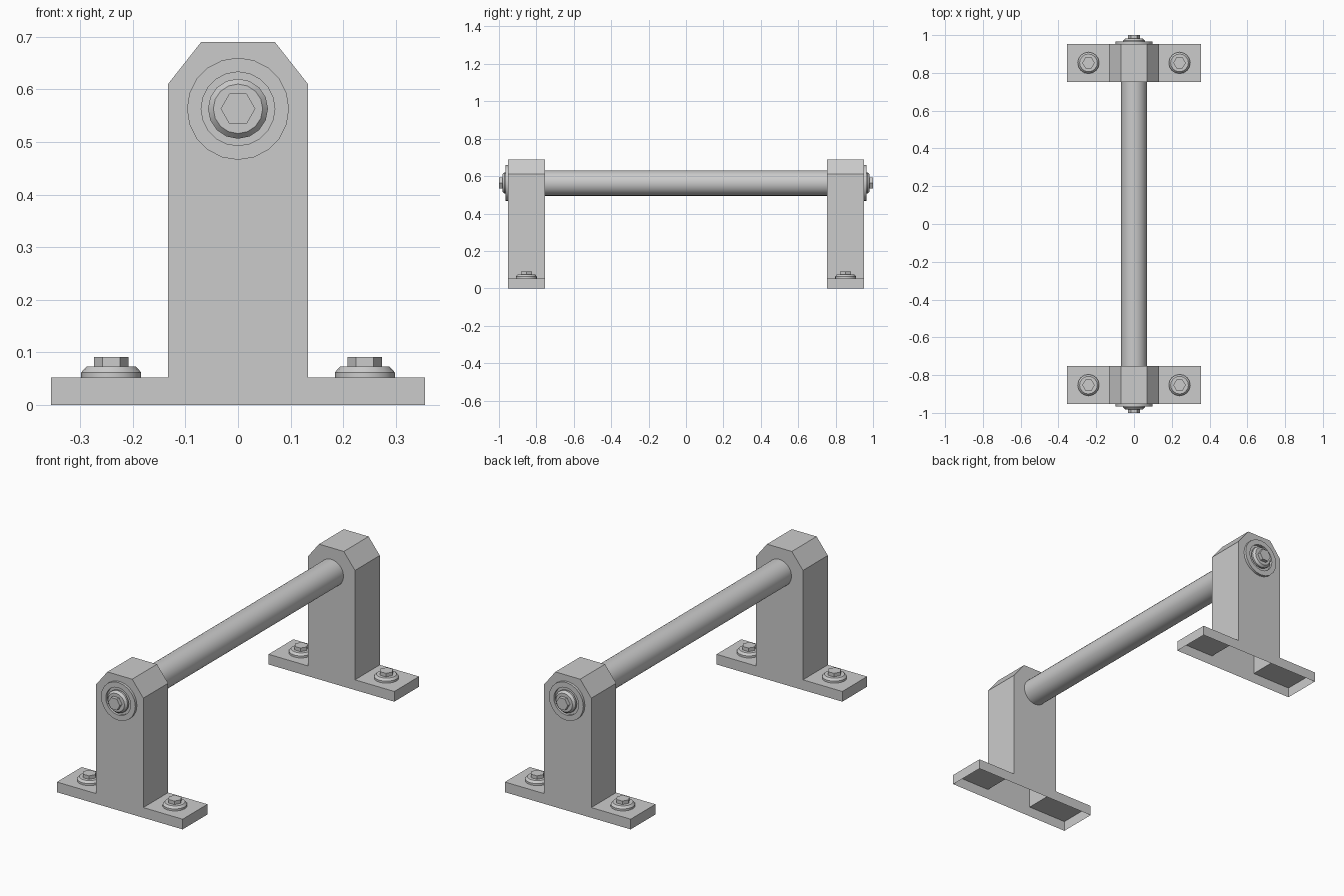
import bpy
import bmesh
from math import cos, sin, tau, pi
from mathutils import Matrix, Vector

cube = bpy.data.objects.get("Cube")
if cube:
    bpy.data.objects.remove(cube)

grey = bpy.data.materials.new("grey metal")
grey.use_nodes = True
colour = (0.6, 0.6, 0.6, 1)
grey.diffuse_color = colour
grey.node_tree.nodes["Principled BSDF"].inputs["Base Color"].default_value = colour

BAR_Z = 0.563
INNER, OUTER = 0.753, 0.953
MID = (INNER + OUTER) / 2


def finish(name, bm, matrix=Matrix(), smooth=False):
    """Turn a bmesh into a named object with the shared material."""
    bmesh.ops.recalc_face_normals(bm, faces=bm.faces)
    bm.transform(matrix)
    mesh = bpy.data.meshes.new(name)
    bm.to_mesh(mesh)
    bm.free()
    mesh.materials.append(grey)
    obj = bpy.data.objects.new(name, mesh)
    bpy.context.collection.objects.link(obj)
    if smooth:
        bpy.ops.object.select_all(action='DESELECT')
        obj.select_set(True)
        bpy.context.view_layer.objects.active = obj
        bpy.ops.object.shade_smooth_by_angle(angle=pi / 5)
    return obj


def add_lathe(bm, profile, sides, closed=False):
    """Spin (radius, height) points round z; closed joins last ring to first."""
    rings = [[bm.verts.new((r * cos(tau * i / sides), r * sin(tau * i / sides), h))
              for i in range(sides)] for r, h in profile]
    pairs = list(zip(rings, rings[1:]))
    if closed:
        pairs.append((rings[-1], rings[0]))
    else:
        bm.faces.new(rings[0])
        bm.faces.new(rings[-1])
    for a, b in pairs:
        for i in range(sides):
            j = (i + 1) % sides
            bm.faces.new((a[i], a[j], b[j], b[i]))


def bolt(name, matrix):
    """Bevelled round flange with a hexagonal head."""
    bm = bmesh.new()
    add_lathe(bm, [(0.057, 0), (0.057, 0.01), (0.047, 0.021)], 16)
    add_lathe(bm, [(0.033, 0.021), (0.033, 0.039)], 6)
    finish(name, bm, matrix, smooth=True)


def bracket(name, y0, y1):
    """Inverted T with a chamfered top, hollow and open underneath."""
    half = [(0.355, 0), (0.355, 0.052), (0.133, 0.052), (0.133, 0.61), (0.07, 0.69)]
    outline = half + [(-x, z) for x, z in reversed(half)]
    bm = bmesh.new()
    front = [bm.verts.new((x, y0, z)) for x, z in outline]
    back = [bm.verts.new((x, y1, z)) for x, z in outline]
    bm.faces.new(front)
    bm.faces.new(back)
    # Side walls follow the outline, leaving out the bottom edge
    for i in range(len(outline) - 1):
        bm.faces.new((front[i], front[i + 1], back[i + 1], back[i]))
    finish(name, bm)


# Round bar between the brackets
bm = bmesh.new()
add_lathe(bm, [(0.068, -INNER - 0.01), (0.068, INNER + 0.01)], 32)
finish("bar", bm, Matrix.Translation((0, 0, BAR_Z)) @ Matrix.Rotation(pi / 2, 4, 'X'), True)

for end, side in (("front", -1), ("back", 1)):
    bracket(end + "_bracket", side * INNER, side * OUTER)

    # Washer ring and bolt on the outer face
    turn = Matrix.Rotation(-side * pi / 2, 4, 'X')
    bm = bmesh.new()
    add_lathe(bm, [(0.097, 0), (0.097, 0.013), (0.07, 0.013), (0.07, 0)], 20, closed=True)
    finish(end + "_washer", bm, Matrix.Translation((0, side * OUTER, BAR_Z)) @ turn, True)
    bolt(end + "_bar_bolt", Matrix.Translation((0, side * (OUTER + 0.008), BAR_Z)) @ turn)

    # Bolts on the feet
    for label, x in (("left", 0.241), ("right", -0.241)):
        bolt(f"{end}_{label}_foot_bolt", Matrix.Translation(Vector((x, side * MID, 0.052))))
